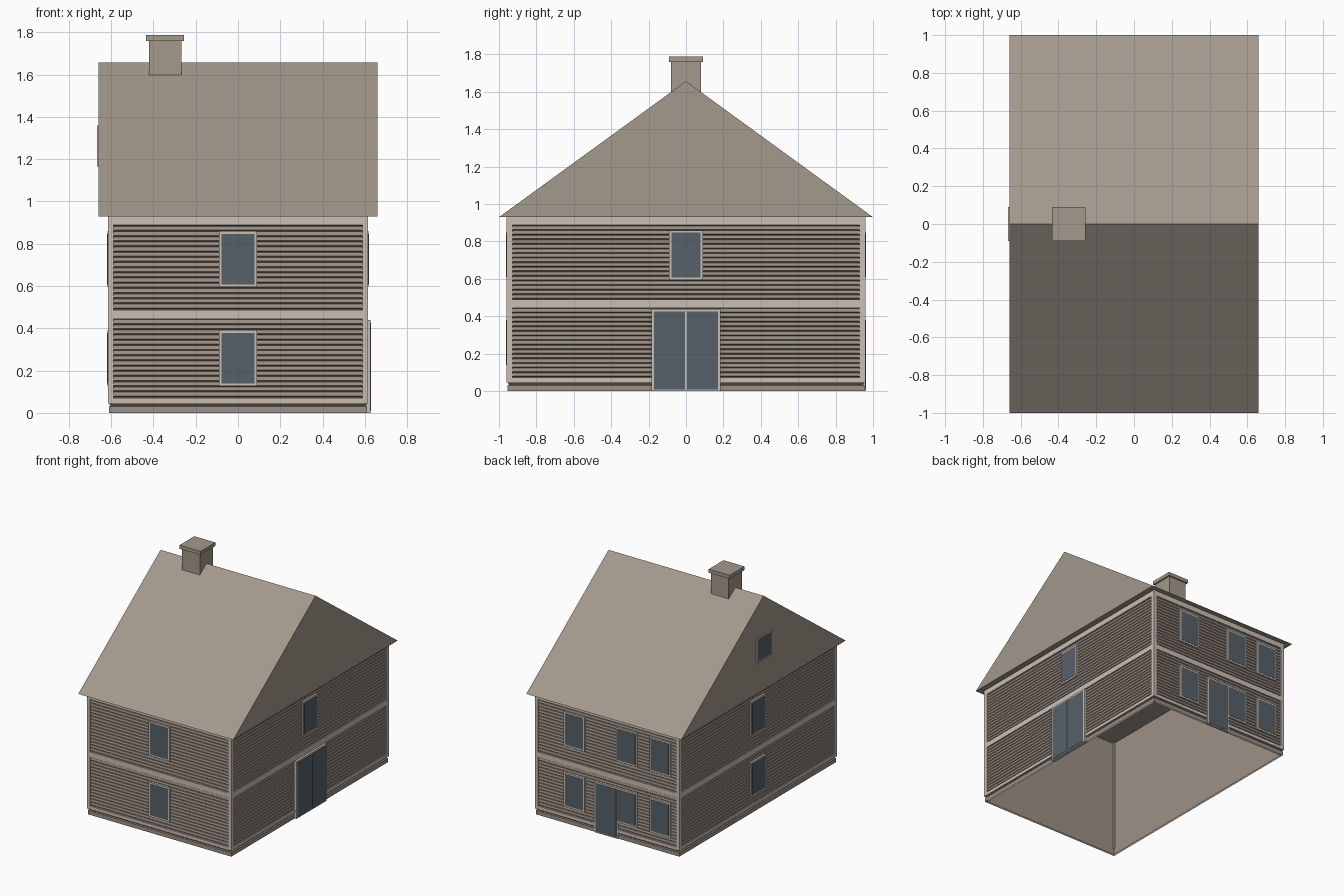
import bpy, bmesh
from mathutils import Vector

if "Cube" in bpy.data.objects:
    bpy.data.objects.remove(bpy.data.objects["Cube"])


def material(name, rgb):
    m = bpy.data.materials.new(name)
    m.use_nodes = True
    m.diffuse_color = (*rgb, 1)
    node = next(n for n in m.node_tree.nodes if n.type == 'BSDF_PRINCIPLED')
    node.inputs["Base Color"].default_value = (*rgb, 1)
    return m


ROOF = material("roof_taupe", (0.367, 0.315, 0.262))
SIDING = material("siding_taupe", (0.34, 0.285, 0.238))
TRIM = material("trim_cream", (0.59, 0.525, 0.465))
GLASS = material("glass_slate", (0.093, 0.119, 0.144))

X, Y = 0.60, 0.943      # half sizes of the wall core
EAVES, RIDGE = 0.93, 1.657


def finish(name, bm, mat):
    bmesh.ops.recalc_face_normals(bm, faces=bm.faces)
    mesh = bpy.data.meshes.new(name)
    bm.to_mesh(mesh)
    bm.free()
    mesh.materials.append(mat)
    obj = bpy.data.objects.new(name, mesh)
    bpy.context.collection.objects.link(obj)
    return obj


def box(name, lo, hi, mat):
    bm = bmesh.new()
    bmesh.ops.create_cube(bm, size=1)
    lo, hi = Vector(lo), Vector(hi)
    for v in bm.verts:
        v.co = Vector([a + (b - a) * (c + 0.5) for a, b, c in zip(lo, hi, v.co)])
    return finish(name, bm, mat)


def rings(name, profile, mat):
    """Skin rectangular rings given as (offset from core, height)."""
    bm = bmesh.new()
    previous = None
    for off, z in profile:
        x, y = X + off, Y + off
        ring = [bm.verts.new((sx * x, sy * y, z))
                for sx, sy in ((-1, -1), (1, -1), (1, 1), (-1, 1))]
        if previous:
            for i in range(4):
                j = (i + 1) % 4
                bm.faces.new((previous[i], previous[j], ring[j], ring[i]))
        previous = ring
    return finish(name, bm, mat)


def plate(name, wall, u0, u1, z0, z1, d0, d1, mat):
    """Box on a wall: u runs along the wall, d is the distance out from it."""
    axis, sign = wall
    base = X if axis == 'x' else Y
    a, b = sorted((sign * (base + d0), sign * (base + d1)))
    if axis == 'x':
        return box(name, (a, u0, z0), (b, u1, z1), mat)
    return box(name, (u0, a, z0), (u1, b, z1), mat)


def window(name, wall, u, z0, z1, out=0.0, half=0.09, edge=0.013):
    plate(name + "_frame", wall, u - half, u + half, z0, z1, out, out + 0.018, TRIM)
    plate(name + "_glass", wall, u - half + edge, u + half - edge,
          z0 + edge, z1 - edge, out + 0.015, out + 0.02, GLASS)


FRONT, BACK, RIGHT, LEFT = ('y', -1), ('y', 1), ('x', 1), ('x', -1)

# Inner wall shell, open underneath
rings("wall_shell", [(-0.003, 0), (-0.003, EAVES)], SIDING)

# Lapped boards around the whole house
pitch = 0.0245
laps = [(0.011, 0), (0.011, 0.03), (0.003, 0.034), (0.008, 0.04)]
z = 0.05
while z + pitch < EAVES:
    laps += [(0.002, z), (0.010, z + 0.006), (0.007, z + pitch - 0.001)]
    z += pitch
laps.append((0.007, EAVES))
rings("lap_siding", laps, SIDING)

# Horizontal trim bands
for name, z0, z1 in (("base_band", 0.045, 0.07), ("floor_band", 0.445, 0.487),
                     ("eaves_band", 0.89, EAVES)):
    rings(name, [(0, z0), (0.015, z0), (0.015, z1), (0, z1)], TRIM)

# Corner boards
for sx, end in ((-1, "right"), (1, "left")):
    for sy, face in ((-1, "front"), (1, "back")):
        xs = sorted((sx * (X - 0.012), sx * (X + 0.016)))
        ys = sorted((sy * (Y - 0.016), sy * (Y + 0.016)))
        box(f"corner_board_{face}_{end}", (xs[0], ys[0], 0.045),
            (xs[1], ys[1], EAVES), TRIM)

# Gable roof
bm = bmesh.new()
tri = [bm.verts.new((-0.66, y, z)) for y, z in ((-1, EAVES), (1, EAVES), (0, RIDGE))]
end = bm.faces.new(tri)
new = bmesh.ops.extrude_face_region(bm, geom=[end])["geom"]
for v in new:
    if isinstance(v, bmesh.types.BMVert):
        v.co.x = 0.66
if not any(set(f.verts) == set(tri) for f in bm.faces):
    bm.faces.new(tri)
finish("gable_roof", bm, ROOF)

# Chimney
box("chimney_stack", (-0.42, -0.08, 1.55), (-0.268, 0.08, 1.765), ROOF)
box("chimney_cap", (-0.435, -0.09, 1.76), (-0.256, 0.09, 1.788), ROOF)

# Windows by storey
LOW, HIGH = (0.127, 0.392), (0.595, 0.86)
for storey, (z0, z1) in (("lower", LOW), ("upper", HIGH)):
    window(f"front_{storey}_window", FRONT, 0, z0, z1)
    window(f"side_{storey}_window", LEFT, 0, z0, z1)
    for i, u in enumerate((0.28, -0.165, -0.45)):
        window(f"back_{storey}_window_{i + 1}", BACK, u, z0, z1)
window("gable_end_upper_window", RIGHT, 0, *HIGH)
window("attic_window", LEFT, 0, 1.165, 1.36, out=0.048)

# Back door joined to its side window
plate("back_door_frame", BACK, -0.092, 0.11, 0, LOW[1], 0, 0.018, TRIM)
plate("back_door_panel", BACK, -0.08, 0.098, 0.008, LOW[1] - 0.013, 0.015, 0.0205, GLASS)

# Double doors on the side
plate("double_door_frame", RIGHT, -0.185, 0.185, 0, 0.44, 0, 0.026, TRIM)
for s, name in ((-1, "front"), (1, "back")):
    u0, u1 = sorted((s * 0.006, s * 0.172))
    plate(f"double_door_{name}_leaf", RIGHT, u0, u1, 0.008, 0.427, 0.02, 0.029, GLASS)
